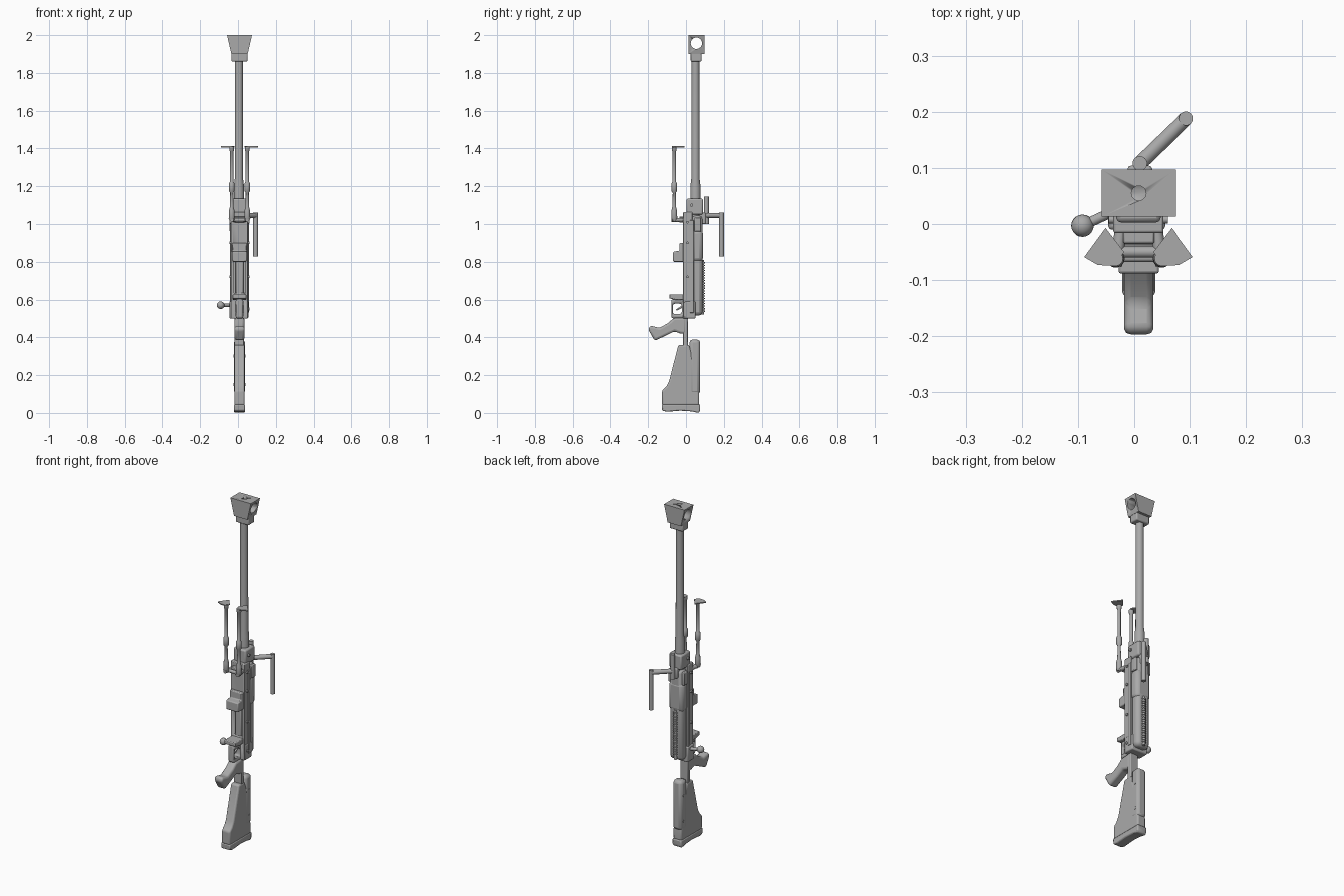
import bpy, bmesh, math
from mathutils import Vector

cube = bpy.data.objects.get("Cube")
if cube:
    bpy.data.objects.remove(cube)

steel = bpy.data.materials.new("grey steel")
steel.use_nodes = True
GREY = (0.4, 0.4, 0.4, 1)
steel.diffuse_color = GREY
steel.node_tree.nodes["Principled BSDF"].inputs["Base Color"].default_value = GREY
CX = 0.008   # centre plane of the long parts
CY = 0.05    # barrel axis


def finish(name, bm, bevel=0, segments=2):
    bmesh.ops.recalc_face_normals(bm, faces=bm.faces)
    mesh = bpy.data.meshes.new(name)
    bm.to_mesh(mesh)
    bm.free()
    ob = bpy.data.objects.new(name, mesh)
    bpy.context.collection.objects.link(ob)
    mesh.materials.append(steel)
    if bevel:
        mod = ob.modifiers.new("soft edges", "BEVEL")
        mod.width, mod.segments, mod.limit_method = bevel, segments, "ANGLE"
    bpy.ops.object.select_all(action="DESELECT")
    ob.select_set(True)
    bpy.context.view_layer.objects.active = ob
    bpy.ops.object.shade_smooth_by_angle(angle=math.radians(40))
    return ob


def prism(name, points, depth, bevel=0, segments=2):
    """Outline of 3D points swept along the depth vector."""
    bm = bmesh.new()
    face = bm.faces.new([bm.verts.new(p) for p in points])
    new = bmesh.ops.extrude_face_region(bm, geom=[face])["geom"]
    bmesh.ops.translate(bm, vec=depth, verts=[v for v in new if isinstance(v, bmesh.types.BMVert)])
    return finish(name, bm, bevel, segments)


def side_prism(name, yz, half, bevel=0, x=CX, segments=2):
    return prism(name, [(x - half, y, z) for y, z in yz], (2 * half, 0, 0), bevel, segments)


def box(name, x, y, z, bevel=0):
    outline = [(x[0], y[0], z[0]), (x[1], y[0], z[0]), (x[1], y[1], z[0]), (x[0], y[1], z[0])]
    return prism(name, outline, (0, 0, z[1] - z[0]), bevel)


def rod(name, a, b, r, r2=None, sides=24):
    a, b = Vector(a), Vector(b)
    bm = bmesh.new()
    bmesh.ops.create_cone(bm, cap_ends=True, segments=sides, radius1=r,
                          radius2=r if r2 is None else r2, depth=(b - a).length)
    bm.transform((b - a).to_track_quat("Z", "Y").to_matrix().to_4x4())
    bmesh.ops.translate(bm, vec=(a + b) / 2, verts=bm.verts)
    return finish(name, bm)


def lathe(name, x, y, profile, sides=24):
    """Turned part: (radius, height) pairs around a vertical axis."""
    bm = bmesh.new()
    rings = [[bm.verts.new((x + r * math.cos(math.tau * i / sides),
                            y + r * math.sin(math.tau * i / sides), z))
              for i in range(sides)] for r, z in profile]
    for lo, hi in zip(rings, rings[1:]):
        for i in range(sides):
            j = (i + 1) % sides
            bm.faces.new((lo[i], lo[j], hi[j], hi[i]))
    bm.faces.new(rings[0])
    bm.faces.new(rings[-1])
    return finish(name, bm)


def cut(target, cutter):
    cutter.hide_render = True
    cutter.hide_set(True)
    cutter.display_type = "WIRE"
    mod = target.modifiers.new("cut", "BOOLEAN")
    mod.operation, mod.object, mod.solver = "DIFFERENCE", cutter, "EXACT"


# Barrel and its stepped base
lathe("barrel", CX - 0.003, CY, [(0.027, 1.0), (0.027, 1.2), (0.022, 1.24), (0.021, 1.87)])
box("barrel_clamp", (-0.032, 0.047), (0.003, 0.09), (1.05, 1.135), 0.008)
rod("clamp_pin", (-0.04, 0.03, 1.1), (0.055, 0.03, 1.1), 0.008)

# Flared muzzle brake with cross port and bore
brake = prism("muzzle_brake", [(CX - 0.043, 0.013, 1.9), (CX + 0.043, 0.013, 1.9),
              (CX + 0.066, 0.013, 2), (CX - 0.066, 0.013, 2)], (0, 0.084, 0))
cut(brake, rod("brake_port_cutter", (-0.1, 0.055, 1.957), (0.12, 0.055, 1.957), 0.03))
cut(brake, rod("bore_cutter", (CX, 0.055, 1.95), (CX, 0.055, 2.05), 0.013))
box("brake_collar", (-0.035, 0.05), (0.025, 0.082), (1.86, 1.906), 0.006)

# Receiver: flat front channel, rounded rear housing
channel = box("receiver_channel", (-0.037, 0.052), (-0.016, 0.035), (0.5, 1.063), 0.004)
cut(channel, box("well_cutter", (-0.02, 0.036), (-0.05, 0.012), (0.635, 0.81)))
box("receiver_housing", (-0.034, 0.049), (0.03, 0.088), (0.515, 1.045), 0.02)
box("upper_sleeve", (-0.038, 0.054), (0.028, 0.09), (0.8, 0.97), 0.02)
box("rear_block", (-0.046, 0.055), (-0.01, 0.05), (0.5, 0.59), 0.006)
box("bolt_carrier", (-0.012, 0.028), (-0.012, 0.015), (0.61, 0.82), 0.006)
for x in (-0.036, 0.051):
    box("side_rail", (x - 0.006, x + 0.006), (0.02, 0.042), (0.53, 1.02), 0.002)
    box("receiver_ear", (x - 0.008, x + 0.008), (0.045, 0.08), (0.96, 1.035), 0.004)
    for z in (0.55, 0.72, 0.9, 1.01):
        rod("receiver_screw", (x - 0.009, 0.008, z), (x + 0.009, 0.008, z), 0.007, sides=12)

# Recoil spring on the back
rod("spring_core", (CX, 0.086, 0.52), (CX, 0.086, 0.81), 0.009, sides=12)
for i in range(20):
    z = 0.535 + i * 0.0135
    rod("spring_coil", (CX, 0.086, z), (CX, 0.086, z + 0.006), 0.014, sides=16)

# Folding carry handle
pivot, tip = (0.01, 0.108), (0.093, 0.188)
rod("handle_pivot", (*pivot, 1.0), (*pivot, 1.145), 0.013)
rod("handle_arm", (*pivot, 1.045), (*tip, 1.045), 0.013)
rod("handle_grip", (*tip, 0.828), (*tip, 1.06), 0.0125)
box("handle_mount", (-0.012, 0.032), (0.07, 0.104), (1.0, 1.06), 0.006)

# Folded bipod, mirrored about the centre plane
for s in (-1, 1):
    x = CX + s * 0.041
    lathe("bipod_leg", x, -0.062, [(0.01, 1.015), (0.016, 1.03), (0.015, 1.07), (0.01, 1.09),
          (0.008, 1.165), (0.015, 1.175), (0.015, 1.215), (0.009, 1.225), (0.009, 1.385),
          (0.013, 1.39), (0.013, 1.41)], 16)
    foot = [(0.059, -0.007), (0.097, -0.059), (0.073, -0.073), (0.042, -0.075), (0.026, -0.05)]
    prism("bipod_foot", [(CX + s * a, b, 1.406) for a, b in foot], (0, 0, 0.006))
    rod("bipod_strut", (CX + s * 0.03, 0, 1.022), (x, -0.075, 1.022), 0.011, sides=12)
rod("bipod_crossbar", (CX - 0.045, -0.05, 1.022), (CX + 0.045, -0.05, 1.022), 0.01)
box("bipod_bracket", (-0.02, 0.036), (-0.035, 0), (1.008, 1.04), 0.004)

# Front magazine catch and rear latch
side_prism("front_catch", [(-0.01, 0.8), (-0.068, 0.8), (-0.068, 0.853), (-0.034, 0.858),
           (-0.034, 0.9), (-0.01, 0.9)], 0.039, 0.005)
side_prism("rear_latch", [(-0.01, 0.6), (-0.05, 0.597), (-0.088, 0.606), (-0.088, 0.628),
           (-0.01, 0.628)], 0.036, 0.004)

# Trigger guard and trigger
guard = box("trigger_guard", (-0.012, 0.028), (-0.077, 0.0), (0.5, 0.603), 0.01)
cut(guard, box("guard_cutter", (-0.1, 0.1), (-0.07, -0.022), (0.523, 0.578), 0.012))
rod("trigger", (CX, -0.015, 0.565), (CX, -0.05, 0.545), 0.006, 0.004, 12)

# Pistol grip
side_prism("pistol_grip", [(0, 0.505), (-0.065, 0.502), (-0.095, 0.475), (-0.14, 0.45),
           (-0.188, 0.462), (-0.2, 0.442), (-0.165, 0.382), (-0.105, 0.41), (-0.06, 0.432),
           (-0.03, 0.42), (0, 0.418)], 0.026, 0.012, segments=3)

# Bolt handle with ball knob
rod("bolt_arm", (0, 0.04, 0.57), (-0.092, -0.003, 0.57), 0.009)
bm = bmesh.new()
bmesh.ops.create_uvsphere(bm, u_segments=20, v_segments=12, radius=0.02)
bmesh.ops.translate(bm, vec=(-0.092, -0.003, 0.57), verts=bm.verts)
finish("bolt_knob", bm)

# Stock: tang, cheek tube, body and butt pad
box("stock_tang", (-0.018, 0.032), (-0.016, 0.01), (0.34, 0.51), 0.004)
side_prism("stock_body", [(-0.04, 0.36), (0.015, 0.36), (0.03, 0.32), (0.07, 0.1), (0.07, 0.04),
           (-0.126, 0.04), (-0.126, 0.118), (-0.105, 0.138), (-0.09, 0.165)], 0.027, 0.009, segments=3)
box("cheek_rest", (-0.021, 0.037), (0.018, 0.075), (0.1, 0.388), 0.016)
side_prism("butt_pad", [(-0.128, 0.045), (-0.126, 0.012), (-0.1, 0.006), (-0.03, 0.012),
           (0.03, 0.008), (0.066, 0), (0.074, 0.01), (0.075, 0.045)], 0.029, 0.006)
for z in (0.15, 0.3):
    rod("stock_screw", (CX - 0.031, 0.05, z), (CX + 0.031, 0.05, z), 0.008, sides=12)
